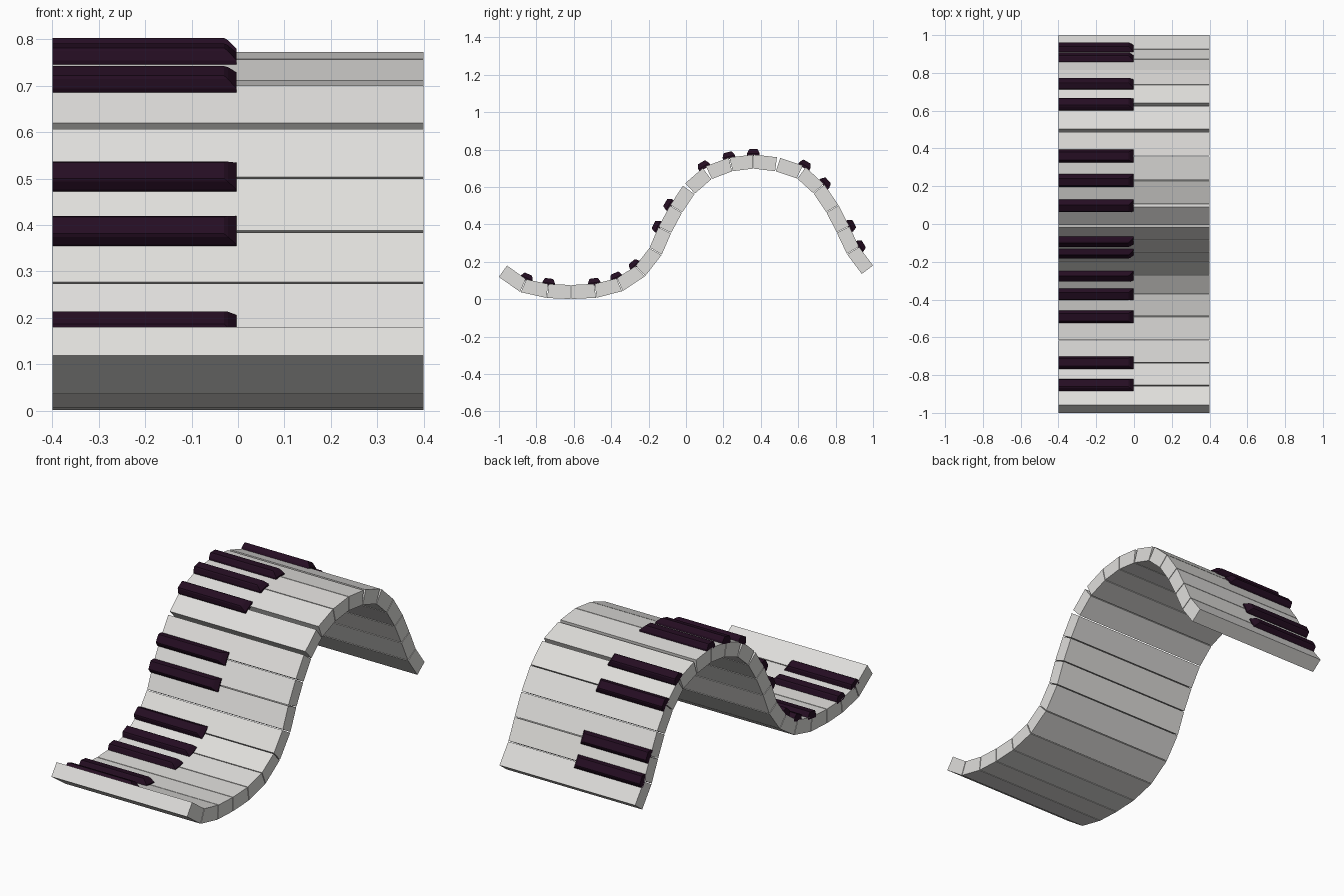
import bpy, bmesh
from mathutils import Vector

if "Cube" in bpy.data.objects:
    bpy.data.objects.remove(bpy.data.objects["Cube"])

# Points (y, z) where neighbouring keys meet on the top surface of the wave
JOINTS = [Vector(p) for p in (
    (-0.957, 0.18), (-0.855, 0.107), (-0.735, 0.081), (-0.615, 0.076), (-0.49, 0.082),
    (-0.37, 0.112), (-0.27, 0.178), (-0.195, 0.275), (-0.147, 0.386), (-0.085, 0.502),
    (-0.01, 0.613), (0.098, 0.706), (0.23, 0.757), (0.36, 0.773), (0.495, 0.757),
    (0.632, 0.71), (0.738, 0.615), (0.815, 0.503), (0.873, 0.39), (0.925, 0.28), (1.0, 0.18))]
BLACK_AT = (1, 2, 4, 5, 6, 8, 9, 11, 12, 13, 15, 16, 18, 19)
WIDE_GAPS = {10: 0.018, 11: 0.02, 14: 0.018, 15: 0.018}   # joints that open at the top
THICK = 0.075
HALF_X = 0.4


def material(name, rgb):
    m = bpy.data.materials.new(name)
    m.diffuse_color = (*rgb, 1)
    m.use_nodes = True
    m.node_tree.nodes["Principled BSDF"].inputs["Base Color"].default_value = m.diffuse_color
    return m


IVORY = material("ivory_white", (0.74, 0.73, 0.71))
EBONY = material("dark_plum_black", (0.018, 0.004, 0.016))


def loft(name, rings, mat):
    """Closed solid through rings of equal point count."""
    bm = bmesh.new()
    loops = [[bm.verts.new(p) for p in ring] for ring in rings]
    n = len(loops[0])
    for a, b in zip(loops, loops[1:]):
        for i in range(n):
            j = (i + 1) % n
            bm.faces.new((a[i], a[j], b[j], b[i]))
    bm.faces.new(loops[0])
    bm.faces.new(loops[-1])
    bmesh.ops.recalc_face_normals(bm, faces=bm.faces)
    me = bpy.data.meshes.new(name)
    bm.to_mesh(me)
    bm.free()
    me.materials.append(mat)
    ob = bpy.data.objects.new(name, me)
    bpy.context.collection.objects.link(ob)
    return ob


def frame(i):
    """Tangent and upward normal of the wave at joint i."""
    last = len(JOINTS) - 1
    before = (JOINTS[i] - JOINTS[i - 1]).normalized() if i > 0 else Vector((0, 0))
    after = (JOINTS[i + 1] - JOINTS[i]).normalized() if i < last else Vector((0, 0))
    t = (before + after).normalized()
    return t, Vector((-t.y, t.x))


# White keys: slabs following the wave
for k in range(len(JOINTS) - 1):
    section = []
    for i, sign in ((k, 1), (k + 1, -1)):
        t, n = frame(i)
        inner = 0 < i < len(JOINTS) - 1
        top = JOINTS[i] + t * sign * (WIDE_GAPS.get(i, 0.004) / 2 if inner else 0)
        low = JOINTS[i] - n * THICK + t * sign * (0.002 if inner else 0)
        section += [top, low] if sign > 0 else [low, top]
    loft(f"white_key_{k + 1:02d}",
         [[(x, p.x, p.y) for p in section] for x in (-HALF_X, HALF_X)], IVORY)

# Black keys: tapered bars with a sloped front tip, seated over the joints
for c, i in enumerate(BLACK_AT):
    t, n = frame(i)
    rings = []
    for height, half, tip in ((-0.008, 0.034, -0.003), (0.006, 0.034, -0.003),
                              (0.025, 0.025, -0.022), (0.03, 0.02, -0.03)):
        ring = []
        for x, s in ((-HALF_X, -1), (tip, -1), (tip, 1), (-HALF_X, 1)):
            p = JOINTS[i] + n * height + t * s * half
            ring.append((x, p.x, p.y))
        rings.append(ring)
    loft(f"black_key_{c + 1:02d}", rings, EBONY)
